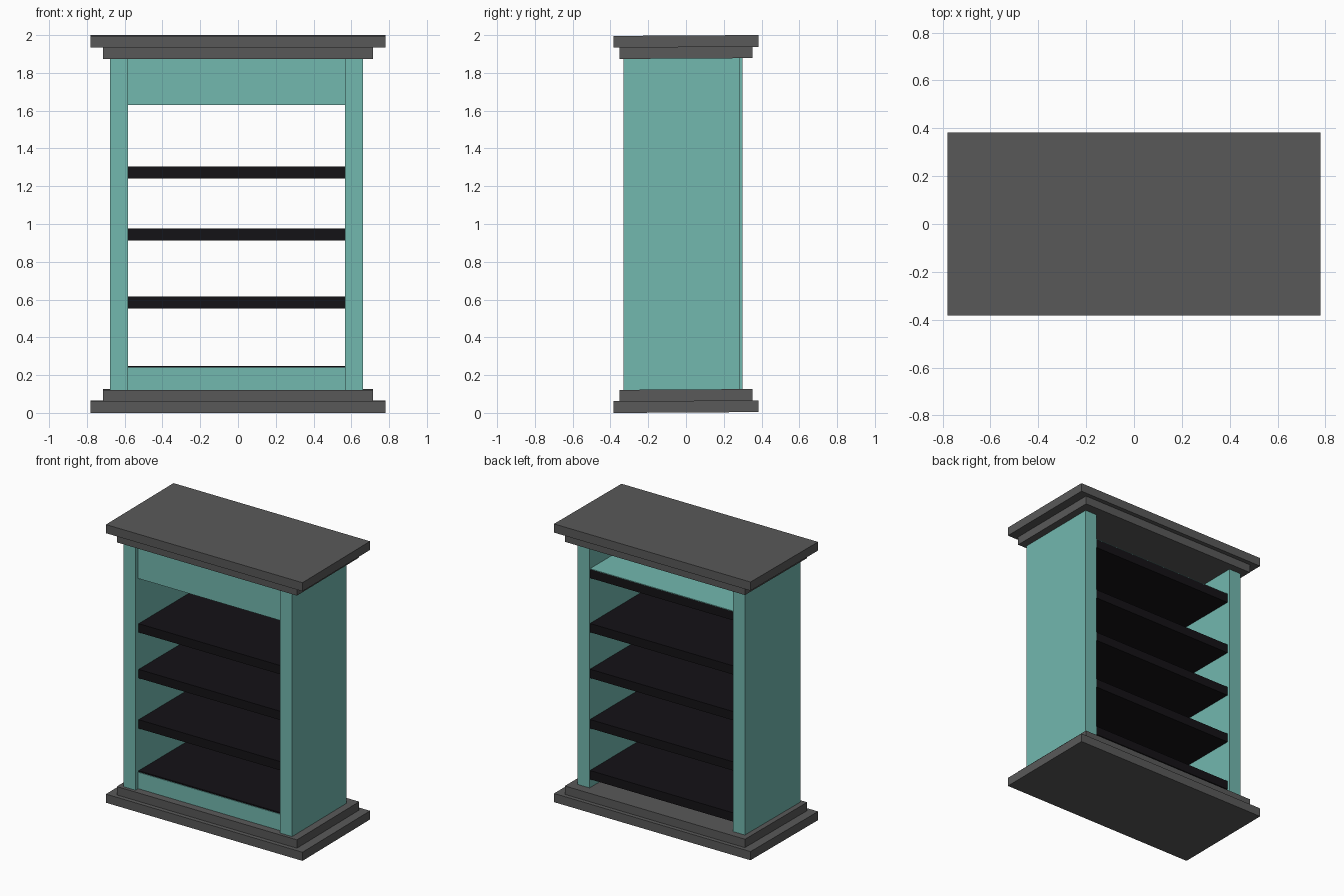
import bpy
from math import radians

if "Cube" in bpy.data.objects:
    bpy.data.objects.remove(bpy.data.objects["Cube"])


def material(name, rgb):
    m = bpy.data.materials.new(name)
    m.diffuse_color = (*rgb, 1)
    m.use_nodes = True
    m.node_tree.nodes["Principled BSDF"].inputs["Base Color"].default_value = m.diffuse_color
    return m


TEAL = material("teal_paint", (0.17, 0.48, 0.43))
GREY = material("dark_grey", (0.10, 0.10, 0.10))
BLACK = material("black_wood", (0.007, 0.006, 0.008))


def box(name, x, y, z, mat, tilt=0.0):
    """Box spanning the (low, high) pairs on each axis."""
    spans = (x, y, z)
    bpy.ops.mesh.primitive_cube_add(size=1, location=[(a + b) / 2 for a, b in spans])
    ob = bpy.context.object
    ob.name = name
    ob.scale = [b - a for a, b in spans]
    ob.rotation_euler.x = tilt
    ob.data.materials.append(mat)
    return ob


# Stepped plinth and cornice, very slightly tilted
TILT = radians(0.35)
for name, hx, hy, z in (
    ("plinth_lower", 0.78, 0.383, (0.002, 0.064)),
    ("plinth_upper", 0.715, 0.353, (0.062, 0.124)),
    ("cornice_lower", 0.715, 0.353, (1.876, 1.938)),
    ("cornice_upper", 0.78, 0.383, (1.936, 1.998)),
):
    box(name, (-hx, hx), (-hy, hy), z, GREY, TILT)

# Thick side panels
box("side_panel_left", (-0.677, -0.582), (-0.33, 0.30), (0.12, 1.88), TEAL)
box("side_panel_right", (0.566, 0.661), (-0.33, 0.285), (0.12, 1.88), TEAL)

# Front boards, set back from the panel edges
INNER = (-0.582, 0.566)
box("front_board_top", INNER, (-0.30, -0.27), (1.63, 1.88), TEAL)
box("front_board_bottom", INNER, (-0.30, -0.27), (0.12, 0.24), TEAL)

# Shelves, the top one hidden behind the front board
for i, top in enumerate((0.249, 0.615, 0.976, 1.304, 1.693)):
    front = -0.27 if i == 4 else -0.295
    box(f"shelf_{i + 1}", INNER, (front, 0.28), (top - 0.063, top), BLACK)

# Painted sheet covering the top shelf
box("top_shelf_cover", INNER, (-0.27, 0.28), (1.693, 1.697), TEAL)
